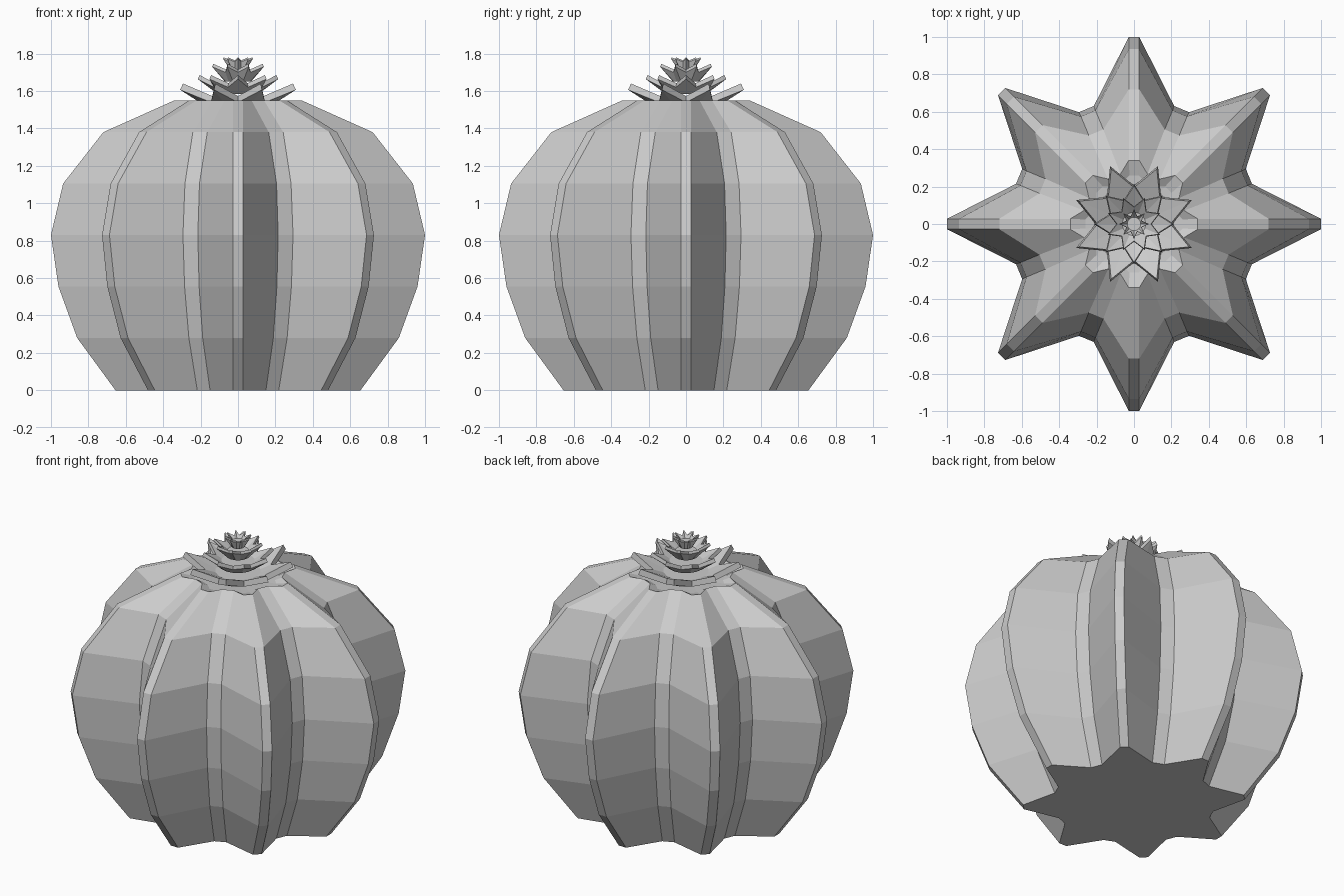
import bpy, bmesh
from math import cos, sin, pi

if "Cube" in bpy.data.objects:
    bpy.data.objects.remove(bpy.data.objects["Cube"])


def ribbed_ring(ridge, valley, z, rib_half, groove_half):
    """Eight-ribbed cross-section with flat rib crests and groove floors."""
    pts = []
    for k in range(8):
        for a, r, h in ((k * pi / 4, ridge, rib_half),
                        (k * pi / 4 + pi / 8, valley, groove_half)):
            for s in (-h, h):
                pts.append((r * cos(a) - s * sin(a), r * sin(a) + s * cos(a), z))
    return pts


def star_ring(tip, notch, z_tip, z_notch, turn):
    """Eight-pointed star cross-section."""
    pts = []
    for k in range(16):
        r, z = ((tip, z_tip), (notch, z_notch))[k % 2]
        a = k * pi / 8 + turn
        pts.append((r * cos(a), r * sin(a), z))
    return pts


def loft(name, rings):
    bm = bmesh.new()
    loops = [[bm.verts.new(p) for p in ring] for ring in rings]
    n = len(loops[0])
    for lo, hi in zip(loops, loops[1:]):
        for i in range(n):
            j = (i + 1) % n
            bm.faces.new((lo[i], lo[j], hi[j], hi[i]))
    bm.faces.new(loops[0][::-1])
    bm.faces.new(loops[-1])
    bmesh.ops.recalc_face_normals(bm, faces=bm.faces)
    mesh = bpy.data.meshes.new(name)
    bm.to_mesh(mesh)
    bm.free()
    obj = bpy.data.objects.new(name, mesh)
    bpy.context.collection.objects.link(obj)
    return obj


# Ribbed body: ridge radius, groove radius, height, rib and groove half widths
profile = [
    (0.655, 0.48, 0.00, 0.026, 0.037),
    (0.86, 0.59, 0.28, 0.028, 0.040),
    (0.96, 0.645, 0.555, 0.028, 0.042),
    (1.00, 0.665, 0.83, 0.028, 0.043),
    (0.935, 0.64, 1.105, 0.028, 0.042),
    (0.72, 0.53, 1.38, 0.028, 0.042),
    (0.34, 0.275, 1.55, 0.028, 0.036),
    (0.26, 0.23, 1.525, 0.024, 0.030),
    (0.13, 0.13, 1.515, 0.015, 0.018),
]
loft("cactus_body", [ribbed_ring(*p) for p in profile])

# Flower: stacked star cups, each turned half a point from the last
# tip radius, notch radius, base radius, base height, tip height
tiers = [
    (0.335, 0.205, 0.15, 1.515, 1.64),
    (0.215, 0.140, 0.11, 1.585, 1.685),
    (0.150, 0.095, 0.07, 1.650, 1.745),
    (0.080, 0.045, 0.04, 1.710, 1.78),
]
for i, (tip, notch, base, z0, z1) in enumerate(tiers):
    turn = pi / 8 if i % 2 == 0 else 0
    t = 0.1 * tip
    zn = z1 - 0.2 * tip
    loft(f"flower_tier_{i + 1}", [
        star_ring(base, base, z0, z0, turn),
        star_ring(tip, notch, z1 - t, zn - t, turn),
        star_ring(tip - 0.5 * t, notch - 0.3 * t, z1, zn, turn),
        star_ring(base * 0.9, base * 0.9, z0 + 0.035, z0 + 0.035, turn),
    ])
